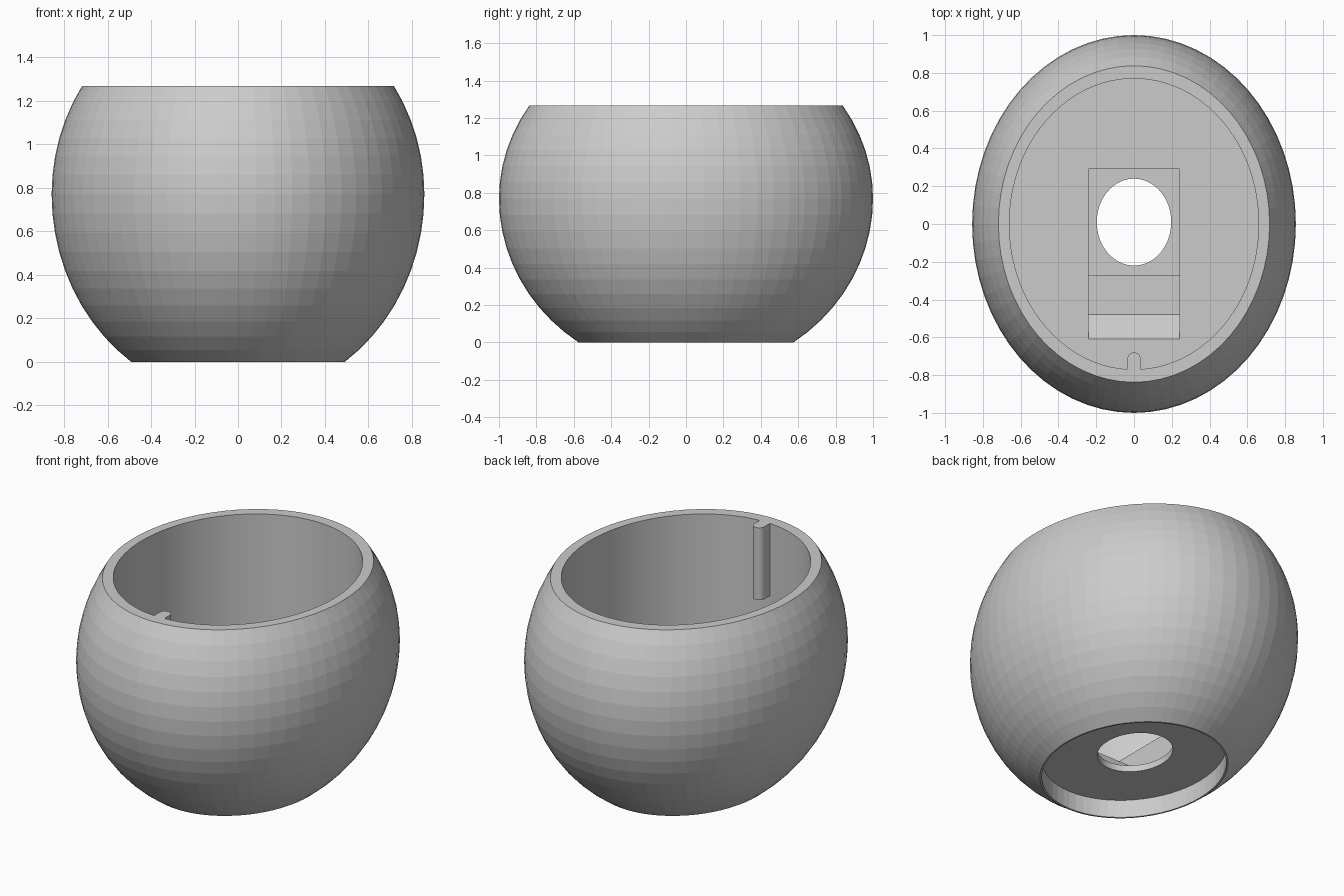
import bpy, bmesh, math

cube = bpy.data.objects.get("Cube")
if cube:
    bpy.data.objects.remove(cube, do_unlink=True)

RX, RY, MID, TOP = 0.857, 1.0, 0.77, 1.267
FLOOR, STEP, SEAT, RECESS = 0.33, 0.22, 0.15, 0.11

grey = bpy.data.materials.new("plain_grey")
grey.use_nodes = True
grey.diffuse_color = (0.6, 0.6, 0.6, 1)
grey.node_tree.nodes["Principled BSDF"].inputs["Base Color"].default_value = (0.6, 0.6, 0.6, 1)


def loft(name, rings):
    """Closed solid through a list of equal-length rings of points."""
    bm = bmesh.new()
    loops = [[bm.verts.new(p) for p in ring] for ring in rings]
    n = len(loops[0])
    for a, b in zip(loops, loops[1:]):
        for i in range(n):
            j = (i + 1) % n
            bm.faces.new((a[i], a[j], b[j], b[i]))
    bm.faces.new(loops[0][::-1])
    bm.faces.new(loops[-1])
    bmesh.ops.recalc_face_normals(bm, faces=bm.faces)
    mesh = bpy.data.meshes.new(name)
    bm.to_mesh(mesh)
    bm.free()
    mesh.materials.append(grey)
    obj = bpy.data.objects.new(name, mesh)
    bpy.context.collection.objects.link(obj)
    return obj


def ellipse(rx, ry, z, n=64, cy=0):
    angles = [2 * math.pi * i / n for i in range(n)]
    return [(rx * math.cos(a), cy + ry * math.sin(a), z) for a in angles]


def cylinder(name, rx, ry, z0, z1, n=64, cy=0):
    return loft(name, [ellipse(rx, ry, z, n, cy) for z in (z0, z1)])


def cut(target, cutter):
    mod = target.modifiers.new("cut", 'BOOLEAN')
    mod.operation = 'DIFFERENCE'
    mod.solver = 'EXACT'
    mod.object = cutter
    bpy.context.view_layer.objects.active = target
    bpy.ops.object.modifier_apply(modifier=mod.name)
    bpy.data.objects.remove(cutter, do_unlink=True)


# Faceted ellipsoid shell, flattened at the base and the rim
low, high, rows = -math.asin(MID / 0.94), math.asin((TOP - MID) / 0.91), 16
rings = []
for k in range(rows + 1):
    a = low + (high - low) * k / rows
    height = 0.94 if a < 0 else 0.91
    rings.append(ellipse(RX * math.cos(a), RY * math.cos(a), MID + height * math.sin(a)))
bowl = loft("bowl", rings)

# Elliptical cavity, underside recess and drain hole
cut(bowl, cylinder("cavity", 0.66, 0.77, FLOOR, TOP + 0.2, 96))
cut(bowl, cylinder("base_recess", 0.482, 0.562, -0.2, RECESS))
cut(bowl, cylinder("drain_hole", 0.197, 0.23, 0, FLOOR, 64, 0.01))

# Stepped pocket in the floor with a ramp at the front
profile = [(0.29, SEAT), (0.29, 0.5), (-0.61, 0.5), (-0.61, FLOOR),
           (-0.48, STEP), (-0.27, STEP), (-0.27, SEAT)]
cut(bowl, loft("pocket", [[(x, y, z) for y, z in profile] for x in (-0.24, 0.24)]))

# Smooth only the cavity wall
for f in bowl.data.polygons:
    c, n = f.center, f.normal
    inward = n.x * c.x + n.y * c.y < 0
    f.use_smooth = inward and abs(n.z) < 0.01 and c.z > FLOOR + 0.05

# Rounded locating rib on the front of the cavity wall
W = 0.035
tip = [(W * math.cos(math.pi * i / 12), -0.715 + W * math.sin(math.pi * i / 12)) for i in range(13)]
outline = tip + [(-W, -0.775), (W, -0.775)]
loft("locating_rib", [[(x, y, z) for x, y in outline] for z in (0.82, TOP)])
